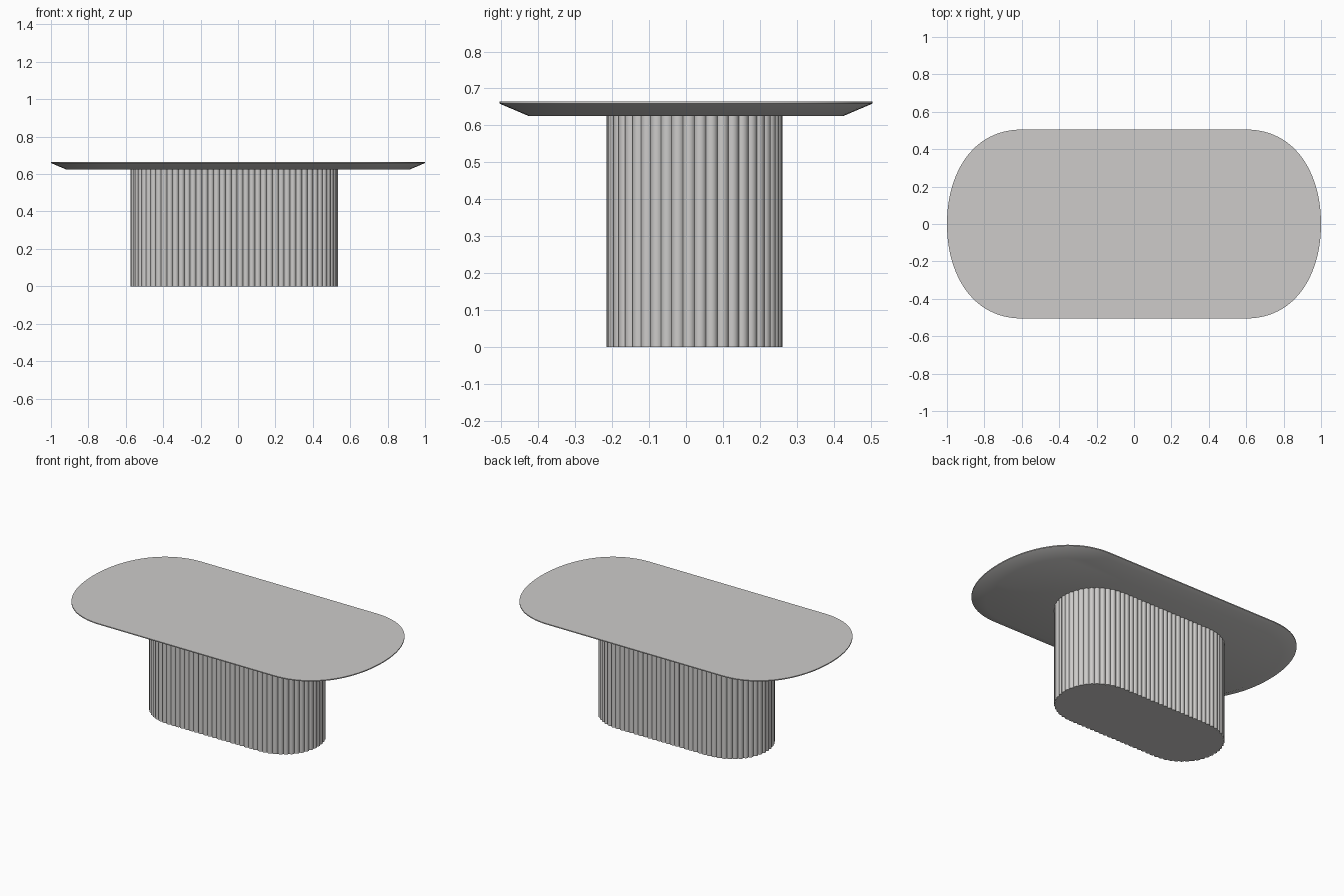
import bpy, bmesh, math
from mathutils import Vector

if "Cube" in bpy.data.objects:
    bpy.data.objects.remove(bpy.data.objects["Cube"])


def outline(hx, hy, a, k1, k2, steps=24):
    """Counter-clockwise rounded oblong; each corner is one bezier of depth a."""
    p = [Vector(v) for v in ((hx, 0), (hx, k1 * hy), (hx - k2 * a, hy), (hx - a, hy))]
    q = []
    for i in range(steps + 1):
        t = i / steps
        s = 1 - t
        q.append(p[0] * s**3 + p[1] * 3 * s * s * t + p[2] * 3 * s * t * t + p[3] * t**3)
    left = [Vector((-v.x, v.y)) for v in reversed(q)]
    low_left = [Vector((-v.x, -v.y)) for v in q[1:]]
    low_right = [Vector((v.x, -v.y)) for v in reversed(q[1:])]
    return q + left + low_left + low_right


def inset(pts, d):
    """Move a closed outline inward along its normals."""
    out = []
    for i, v in enumerate(pts):
        t = (pts[(i + 1) % len(pts)] - pts[i - 1]).normalized()
        out.append(v + Vector((-t.y, t.x)) * d)
    return out


def resample(pts, n):
    """n evenly spaced points along a closed outline."""
    loop = pts + [pts[0]]
    seg = [(loop[i + 1] - loop[i]).length for i in range(len(pts))]
    step, out, i, start = sum(seg) / n, [], 0, 0.0
    for k in range(n):
        d = k * step
        while i < len(seg) - 1 and start + seg[i] < d:
            start += seg[i]
            i += 1
        out.append(loop[i].lerp(loop[i + 1], (d - start) / seg[i]))
    return out


def loft(name, rings, mat, loc=(0, 0, 0)):
    """Closed solid through a stack of (outline, height) rings."""
    bm = bmesh.new()
    rows = [[bm.verts.new((v.x, v.y, z)) for v in pts] for pts, z in rings]
    n = len(rows[0])
    for lo, hi in zip(rows, rows[1:]):
        for i in range(n):
            j = (i + 1) % n
            bm.faces.new((lo[i], lo[j], hi[j], hi[i]))
    bm.faces.new(rows[0][::-1])
    bm.faces.new(rows[-1])
    me = bpy.data.meshes.new(name)
    bm.to_mesh(me)
    bm.free()
    me.materials.append(mat)
    ob = bpy.data.objects.new(name, me)
    ob.location = loc
    bpy.context.collection.objects.link(ob)
    bpy.ops.object.select_all(action='DESELECT')
    ob.select_set(True)
    bpy.context.view_layer.objects.active = ob
    bpy.ops.object.shade_smooth_by_angle(angle=math.radians(30))
    return ob


mat = bpy.data.materials.new("warm light grey")
mat.diffuse_color = (0.61, 0.60, 0.59, 1)
mat.use_nodes = True
mat.node_tree.nodes["Principled BSDF"].inputs["Base Color"].default_value = mat.diffuse_color

# Tabletop: thin upright lip over a wide under-bevel
top = outline(1.0, 0.505, 0.40, 0.535, 0.34)
loft("tabletop", [(inset(top, 0.08), 0.625), (top, 0.659), (top, 0.665)], mat)

# Fluted base: a row of convex half-round ribs around a rounded oblong
RIBS, DEPTH, SEGS = 86, 0.010, 6
core = resample(outline(0.555 - DEPTH, 0.2385 - DEPTH, 0.24, 0.55, 0.40), RIBS)
flutes = []
for i, a in enumerate(core):
    b = core[(i + 1) % RIBS]
    half = (b - a) / 2
    w = half.length
    t = half / w
    nrm = Vector((t.y, -t.x))
    r = (w * w + DEPTH * DEPTH) / (2 * DEPTH)
    ang = math.asin(w / r)
    for s in range(SEGS):
        th = -ang + 2 * ang * s / SEGS
        flutes.append(a + half + t * r * math.sin(th) + nrm * (r * math.cos(th) - r + DEPTH))
loft("fluted_base", [(flutes, 0.0), (flutes, 0.63)], mat, (-0.02, 0.0235, 0))
